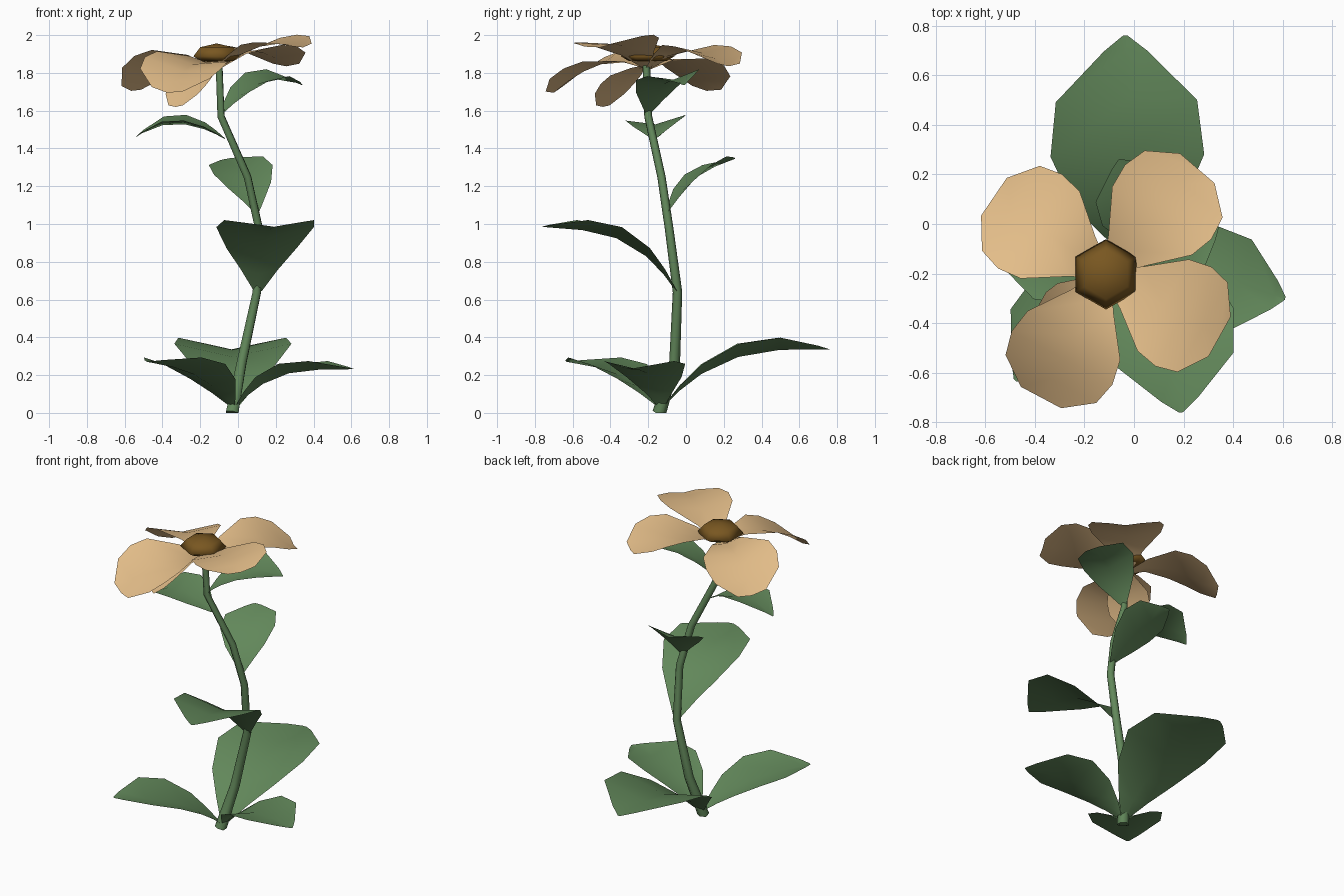
import bpy, bmesh
from mathutils import Vector

if "Cube" in bpy.data.objects:
    bpy.data.objects.remove(bpy.data.objects["Cube"])


def material(name, rgb):
    m = bpy.data.materials.new(name)
    m.diffuse_color = (*rgb, 1)
    m.use_nodes = True
    m.node_tree.nodes["Principled BSDF"].inputs["Base Color"].default_value = m.diffuse_color
    return m


GREEN = material("leaf green", (0.122, 0.245, 0.103))
TAN = material("petal tan", (0.77, 0.51, 0.25))
BROWN = material("centre brown", (0.19, 0.095, 0.015))

# Outlines: (position along the rib, share of the half width)
LEAF = [(0, .08), (.1, .38), (.23, .72), (.45, 1), (.7, .92), (.93, .28), (1, .03)]
PETAL = [(0, .1), (.22, .42), (.5, .92), (.68, 1), (.85, .9), (1, .4)]


def bezier(p, t):
    s = 1 - t
    return s**3 * p[0] + 3 * s * s * t * p[1] + 3 * s * t * t * p[2] + t**3 * p[3]


def blade(name, mat, outline, base, tip, heights, half, fold, roll=0):
    """Thin folded sheet along a rib; fold lifts both edges, roll lifts the left one."""
    base, tip = Vector(base), Vector(tip)
    direction = (tip - base).normalized()
    left = Vector((-direction.y, direction.x))
    bm = bmesh.new()
    rows = []
    for t, w in outline:
        mid = base.lerp(tip, t)
        z = bezier(heights, t)
        row = []
        for side in (1, 0, -1):
            p = mid + left * side * w * half
            row.append(bm.verts.new((p.x, p.y, z + w * (abs(side) * fold + side * roll))))
        rows.append(row)
    for a, b in zip(rows, rows[1:]):
        for i in (0, 1):
            bm.faces.new((a[i], a[i + 1], b[i + 1], b[i])).smooth = True
    me = bpy.data.meshes.new(name)
    bm.to_mesh(me)
    bm.free()
    me.materials.append(mat)
    ob = bpy.data.objects.new(name, me)
    bpy.context.collection.objects.link(ob)


# Stem: bent, tapering tube
curve = bpy.data.curves.new("stem", 'CURVE')
curve.dimensions = '3D'
curve.bevel_depth = 1
curve.bevel_resolution = 1
curve.use_fill_caps = True
path = [(-.03, -.14, 0, .038), (.02, -.06, .27, .029), (.1, -.045, .64, .025),
        (.11, -.09, .98, .023), (.05, -.13, 1.25, .022),
        (-.09, -.2, 1.57, .021), (-.1, -.21, 1.84, .02)]
spline = curve.splines.new('POLY')
spline.points.add(len(path) - 1)
for pt, (x, y, z, r) in zip(spline.points, path):
    pt.co = (x, y, z, 1)
    pt.radius = r
curve.materials.append(GREEN)
stem = bpy.data.objects.new("stem", curve)
bpy.context.collection.objects.link(stem)
bpy.context.view_layer.objects.active = stem
stem.select_set(True)
bpy.ops.object.convert(target='MESH')
for v in stem.data.vertices:
    v.co.z = max(v.co.z, 0)

# Leaves: base, tip, rib heights, half width, fold, roll
leaves = {
    "base_leaf_back": ((-.02, -.12), (-.035, .76), (.03, .36, .34, .335), .31, .07, 0),
    "base_leaf_right": ((-.01, -.13), (.61, -.3), (.03, .27, .22, .232), .21, .05, 0),
    "base_leaf_left": ((-.03, -.14), (-.48, -.63), (.03, .23, .24, .27), .225, .055, 0),
    "low_leaf_front": ((.105, -.05), (.19, -.76), (.64, 1.0, .96, .985), .26, .058, 0),
    "middle_leaf_back": ((.1, -.1), (-.06, .26), (1.06, 1.27, 1.3, 1.345), .17, .035, -.025),
    "upper_leaf_left": ((-.07, -.17), (-.54, -.15), (1.45, 1.54, 1.57, 1.46), .16, .035, -.015),
    "top_leaf_right": ((-.09, -.2), (.34, -.01), (1.58, 1.76, 1.80, 1.735), .165, .04, .02),
}
for name, args in leaves.items():
    blade(name, GREEN, LEAF, *args)

# Petals: tip, rib heights, half width, fold, roll
petals = {
    "petal_back_left": ((-.565, .11), (1.82, 1.93, 1.86, 1.705), .23, .04, .025),
    "petal_back_right": ((.255, .225), (1.82, 1.95, 1.94, 1.835), .23, .035, 0),
    "petal_front_right": ((.345, -.455), (1.82, 1.94, 1.98, 1.935), .23, .03, .02),
    "petal_front_left": ((-.375, -.7), (1.82, 1.91, 1.84, 1.695), .23, .045, -.03),
    "petal_drooping": ((-.33, -.44), (1.84, 1.82, 1.74, 1.62), .13, .02, 0),
}
for name, args in petals.items():
    blade(name, TAN, PETAL, (-.11, -.2), *args)

# Flower centre: six-sided dome with a shallow underside
bpy.ops.mesh.primitive_uv_sphere_add(segments=6, ring_count=4, radius=1)
centre = bpy.context.object
centre.name = "flower_centre"
for v in centre.data.vertices:
    x, y, z = v.co
    v.co = (-.113 + .142 * x, -.203 + .142 * y, 1.888 + z * (.068 if z > 0 else .035))
centre.data.materials.append(BROWN)
bpy.ops.object.shade_smooth()
